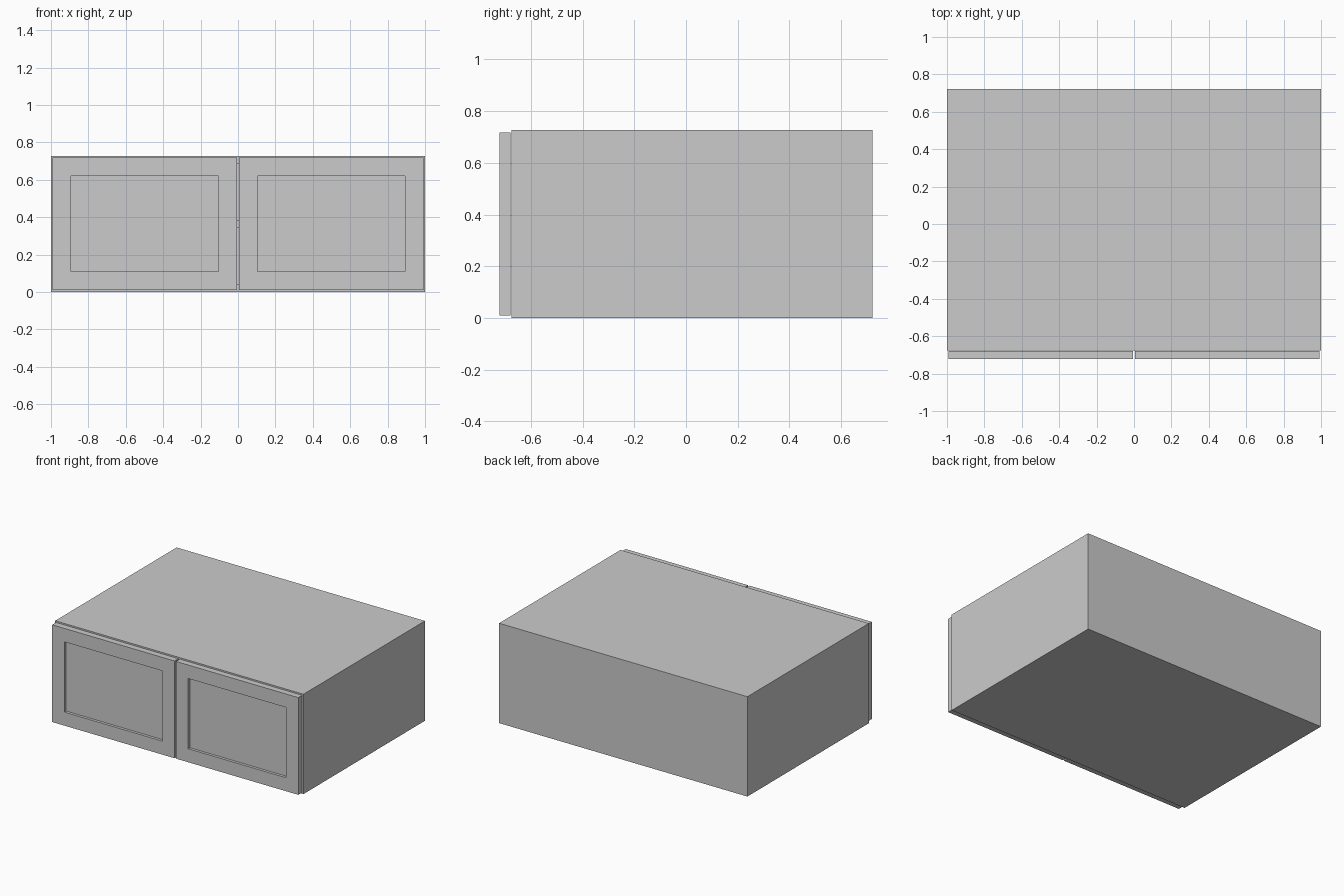
import bpy, bmesh

if "Cube" in bpy.data.objects:
    bpy.data.objects.remove(bpy.data.objects["Cube"])

W, H = 1.0, 0.727            # half width, height
YF, YB = -0.675, 0.722       # carcass front and back
T = 0.044                    # board thickness


def new_object(name, bm):
    bmesh.ops.recalc_face_normals(bm, faces=bm.faces)
    mesh = bpy.data.meshes.new(name)
    bm.to_mesh(mesh)
    bm.free()
    ob = bpy.data.objects.new(name, mesh)
    bpy.context.collection.objects.link(ob)
    return ob


def make_box(bm, x0, x1, y0, y1, z0, z1):
    verts = bmesh.ops.create_cube(bm, size=1)["verts"]
    for v in verts:
        v.co.x = x1 if v.co.x > 0 else x0
        v.co.y = y1 if v.co.y > 0 else y0
        v.co.z = z1 if v.co.z > 0 else z0


def board(name, *bounds):
    bm = bmesh.new()
    make_box(bm, *bounds)
    return new_object(name, bm)


# Door: one slab whose front face is inset and pushed back into a panel
def door(name, x0, x1):
    bm = bmesh.new()
    make_box(bm, x0, x1, -0.722, -0.678, 0.01, 0.718)
    bm.normal_update()
    front = min(bm.faces, key=lambda f: f.calc_center_median().y)
    bmesh.ops.inset_region(bm, faces=[front], thickness=0.139)
    panel = bmesh.ops.extrude_face_region(bm, geom=[front])
    for v in panel["geom"]:
        if isinstance(v, bmesh.types.BMVert):
            v.co.y += 0.02
    if front.is_valid:
        bmesh.ops.delete(bm, geom=[front], context="FACES_ONLY")
    return new_object(name, bm)


# Carcass
board("left_side", -W, -W + T, YF, YB, 0, H)
board("right_side", W - T, W, YF, YB, 0, H)
inner = W - T
board("bottom_board", -inner, inner, YF, YB, 0, T)
board("top_board", -inner, inner, YF, YB, H - T, H)
board("back_board", -inner, inner, YB - T, YB, T, H - T)
board("shelf", -inner, inner, YF + 0.01, YB - T, 0.342, 0.385)

# Doors
door("left_door", -0.991, -0.006)
door("right_door", 0.006, 0.991)
